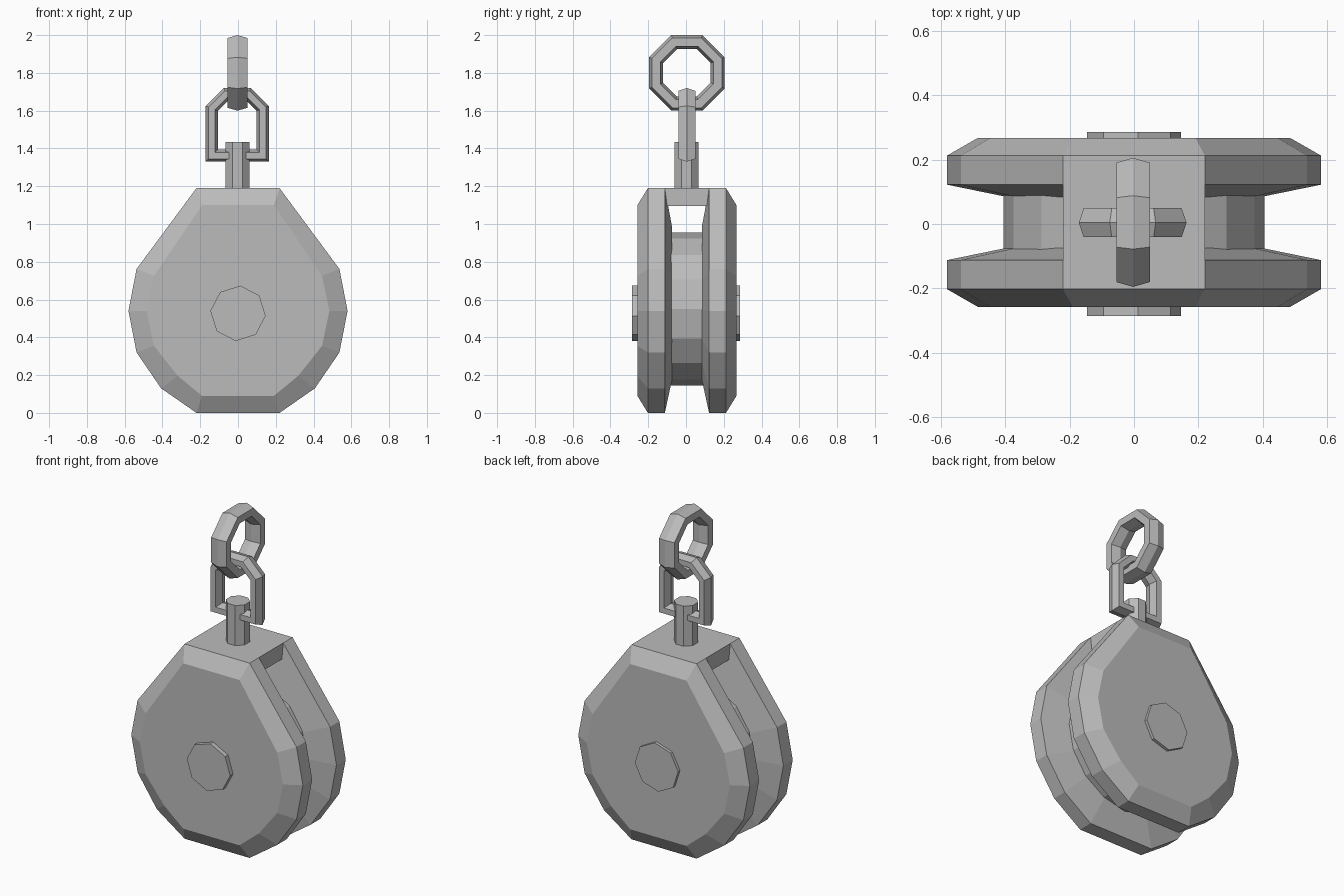
import bpy, bmesh, math
from mathutils import Vector

cube = bpy.data.objects.get("Cube")
if cube:
    bpy.data.objects.remove(cube, do_unlink=True)

metal = bpy.data.materials.new("grey_metal")
metal.use_nodes = True
GREY = (0.5, 0.5, 0.5, 1)
metal.diffuse_color = GREY
metal.node_tree.nodes["Principled BSDF"].inputs["Base Color"].default_value = GREY


def loft(name, rings, closed=False):
    """Join successive rings of points; cap the ends unless closed."""
    bm = bmesh.new()
    rows = [[bm.verts.new(p) for p in ring] for ring in rings]
    n = len(rows[0])
    pairs = list(zip(rows, rows[1:]))
    if closed:
        pairs.append((rows[-1], rows[0]))
    else:
        bm.faces.new(rows[0])
        bm.faces.new(rows[-1])
    for a, b in pairs:
        for i in range(n):
            j = (i + 1) % n
            bm.faces.new((a[i], a[j], b[j], b[i]))
    bmesh.ops.recalc_face_normals(bm, faces=bm.faces)
    mesh = bpy.data.meshes.new(name)
    bm.to_mesh(mesh)
    bm.free()
    mesh.materials.append(metal)
    obj = bpy.data.objects.new(name, mesh)
    bpy.context.collection.objects.link(obj)
    return obj


def polygon(sides, radius, turn=0):
    angles = [math.radians(turn) + i * math.tau / sides for i in range(sides)]
    return [(radius * math.cos(a), radius * math.sin(a)) for a in angles]


def mirrored(half):
    return half + [(-x, z) for x, z in reversed(half) if True]


def offset(path, distance):
    """Move every side of a counter-clockwise outline outwards."""
    result = []
    for i, p in enumerate(path):
        p, a, b = Vector(p), Vector(path[i - 1]), Vector(path[(i + 1) % len(path)])
        d1, d2 = (p - a).normalized(), (b - p).normalized()
        n1, n2 = Vector((d1.y, -d1.x)), Vector((d2.y, -d2.x))
        q = p + (n1 + n2) * distance / (1 + n1.dot(n2))
        result.append((q.x, q.y))
    return result


def chain_link(name, path, radial, shoulder, width, place):
    """Sweep a six-sided section, ridged inside and outside, round a path."""
    section = [(radial, 0), (shoulder, width), (-shoulder, width),
               (-radial, 0), (-shoulder, -width), (shoulder, -width)]
    return loft(name, [[place(u, v, w) for u, v in offset(path, d)]
                       for d, w in section], closed=True)


# Cheek plates: bevelled outside, dished inside towards the wheel
CY = 0.005
rim = mirrored([(0.22, 0), (0.407, 0.13), (0.537, 0.32), (0.58, 0.54),
                (0.537, 0.762), (0.22, 1.19)])
face = mirrored([(0.19, 0.09), (0.32, 0.197), (0.445, 0.355), (0.484, 0.54),
                 (0.445, 0.725), (0.19, 1.10)])
dish = [(x * 0.68, 0.55 + (z - 0.55) * 0.68) for x, z in rim]
for name, side in (("front_cheek", -1), ("back_cheek", 1)):
    layers = ((face, 0.262), (rim, 0.207), (rim, 0.117), (dish, 0.079))
    loft(name, [[(x, CY + side * y, z) for x, z in ring] for ring, y in layers])

# Grooved wheel between the cheeks
loft("wheel", [[(x, CY + y, 0.55 + z) for x, z in polygon(16, 0.405)]
               for y in (-0.085, 0.085)])

# Axle showing on both sides
loft("axle", [[(x, y, 0.527 + z) for x, z in polygon(8, 0.147, -5)]
              for y in (-0.285, 0.285)])

# Bridge joining the cheeks at the top
loft("top_bridge", [[(x, CY + y, z) for x, y in
                     ((-0.22, -0.117), (0.22, -0.117), (0.22, 0.117), (-0.22, 0.117))]
                    for z in (1.095, 1.19)])

# Shank holding the shackle
loft("shank", [[(x - 0.003, y + 0.003, z) for x, y in polygon(8, 0.068, 22.5)]
               for z in (1.15, 1.435)])

# Shackle, a squared loop with a chamfered top
arch = mirrored([(0.135, 1.362), (0.135, 1.612), (0.058, 1.688)])
chain_link("shackle", arch, 0.032, 0.017, 0.045,
           lambda u, v, w: (u - 0.004, w + 0.004, v))

# Eight-sided ring, turned across the shackle
eye = polygon(8, 0.163 / math.cos(math.pi / 8), 22.5)
chain_link("top_ring", eye, 0.037, 0.022, 0.052,
           lambda u, v, w: (w - 0.003, u + 0.005, v + 1.8))
